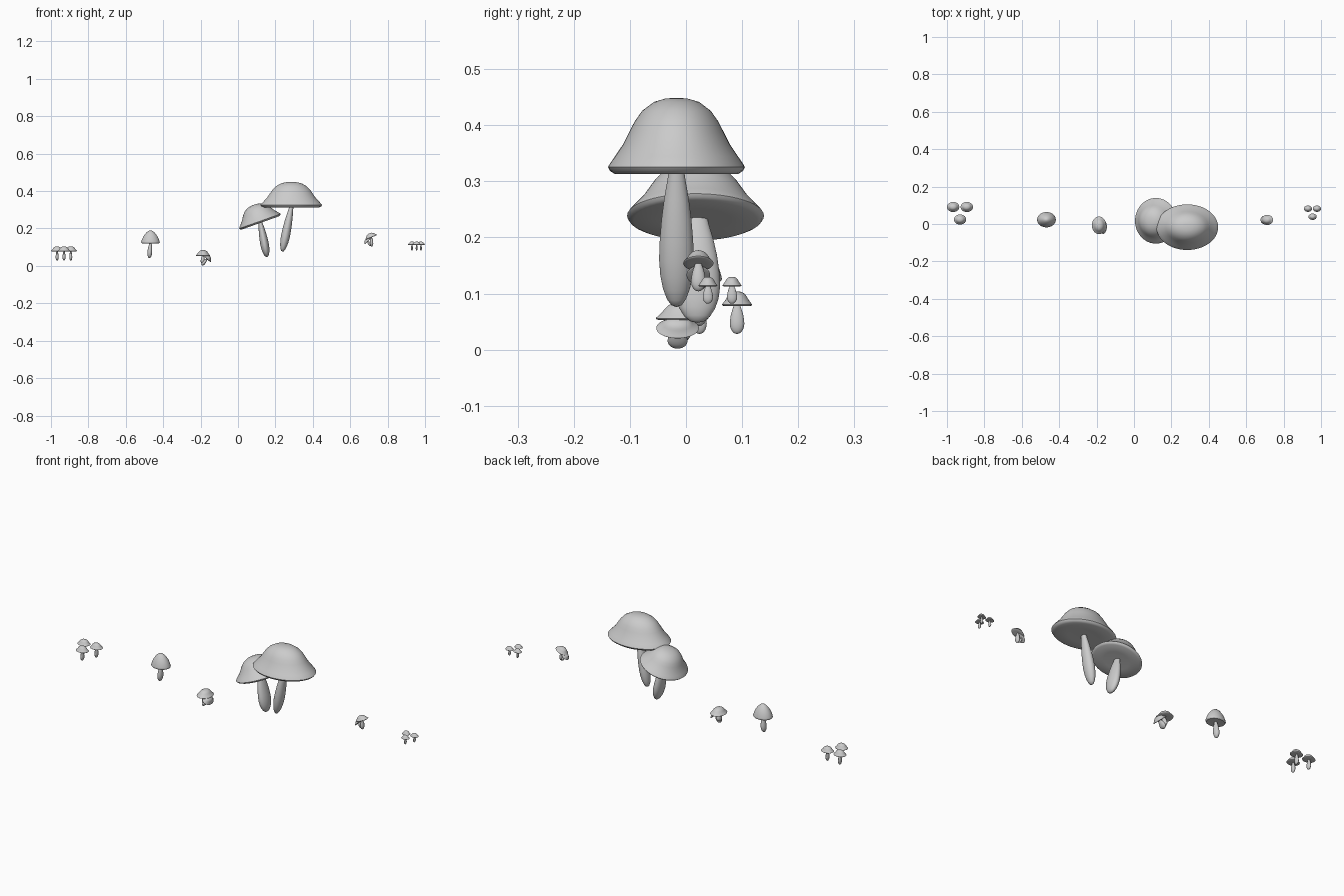
import bpy, math
from mathutils import Matrix, Vector

if "Cube" in bpy.data.objects:
    bpy.data.objects.remove(bpy.data.objects["Cube"])

# Unit profiles (radius, height)
DOME = [(0, 1), (.16, .99), (.33, .945), (.5, .83), (.61, .69), (.69, .55),
        (.78, .39), (.9, .23), (.98, .125)]
CAP_EDGE = [(1, .09), (.97, .04), (.9, 0), (.5, .015), (0, .02)]
CONE = [(0, 1), (.2, .96), (.4, .86), (.6, .7), (.77, .52), (.9, .32), (.98, .15)]
STEM = [(0, 0), (.3, .015), (.55, .06), (.78, .14), (.93, .24), (1, .36),
        (.96, .5), (.86, .66), (.7, .82), (.5, .97), (.42, 1.05), (0, 1.06)]


def lathe(name, profile, matrix, sides=48):
    """Revolve a profile round z, then place it with a matrix."""
    verts, rings, faces = [], [], []
    for r, h in profile:
        n = 1 if r == 0 else sides
        rings.append(list(range(len(verts), len(verts) + n)))
        for i in range(n):
            a = 2 * math.pi * i / sides
            verts.append(matrix @ Vector((r * math.cos(a), r * math.sin(a), h)))
    for lo, hi in zip(rings, rings[1:]):
        for i in range(sides):
            j = (i + 1) % sides
            quad = [lo[i % len(lo)], lo[j % len(lo)], hi[j % len(hi)], hi[i % len(hi)]]
            quad = list(dict.fromkeys(quad))
            faces.append(quad if profile[0][1] < profile[-1][1] else quad[::-1])
    mesh = bpy.data.meshes.new(name)
    mesh.from_pydata(verts, [], faces)
    obj = bpy.data.objects.new(name, mesh)
    bpy.context.collection.objects.link(obj)
    bpy.ops.object.select_all(action='DESELECT')
    obj.select_set(True)
    bpy.context.view_layer.objects.active = obj
    bpy.ops.object.shade_smooth_by_angle(angle=math.radians(40))


def mushroom(name, foot, under, cap, stem, tilt=0, dome=DOME):
    """foot = stem bottom, under = middle of cap underside,
    cap = (rx, ry, height), stem = (rx, ry), tilt in degrees about y."""
    foot, under = Vector(foot), Vector(under)
    d = under - foot
    lean = Matrix.Rotation(math.atan2(d.x, d.z), 4, 'Y')
    lathe(name + "_stem", STEM, Matrix.Translation(foot) @ lean
          @ Matrix.Diagonal((*stem, d.length, 1)))
    lathe(name + "_cap", dome + CAP_EDGE, Matrix.Translation(under)
          @ Matrix.Rotation(math.radians(tilt), 4, 'Y') @ Matrix.Diagonal((*cap, 1)))


# Two large mushrooms
mushroom("tall", (.237, -.017, .076), (.285, -.017, .313), (.165, .122, .136), (.024, .031))
mushroom("leaning", (.155, .02, .048), (.12, .017, .23), (.118, .122, .103), (.023, .041), -19.5)

# Single small mushroom
mushroom("single", (-.474, .023, .042), (-.468, .023, .12), (.05, .041, .07), (.013, .017), 0, CONE)

# Left pair
mushroom("left_pair_upright", (-.19, -.01, .012), (-.187, -.007, .053), (.038, .047, .032), (.011, .018))
mushroom("left_pair_tilted", (-.193, -.015, .003), (-.167, -.015, .037), (.027, .038, .022), (.009, .018), 42)

# Right pair
mushroom("right_pair_upright", (.715, .022, .104), (.713, .022, .152), (.034, .027, .024), (.009, .013), -22)
mushroom("right_pair_tilted", (.708, .025, .108), (.694, .022, .132), (.023, .021, .016), (.007, .012), -45)

# Clusters of three small flat mushrooms
for i, (x, y) in enumerate([(-.967, .091), (-.894, .091), (-.93, .024)]):
    mushroom(f"left_cluster_{i}", (x, y, .028), (x, y, .078), (.033, .027, .026), (.008, .013))
for i, (x, y) in enumerate([(.93, .082), (.978, .082), (.955, .039)]):
    mushroom(f"right_cluster_{i}", (x, y, .082), (x, y, .113), (.022, .017, .017), (.005, .009))
